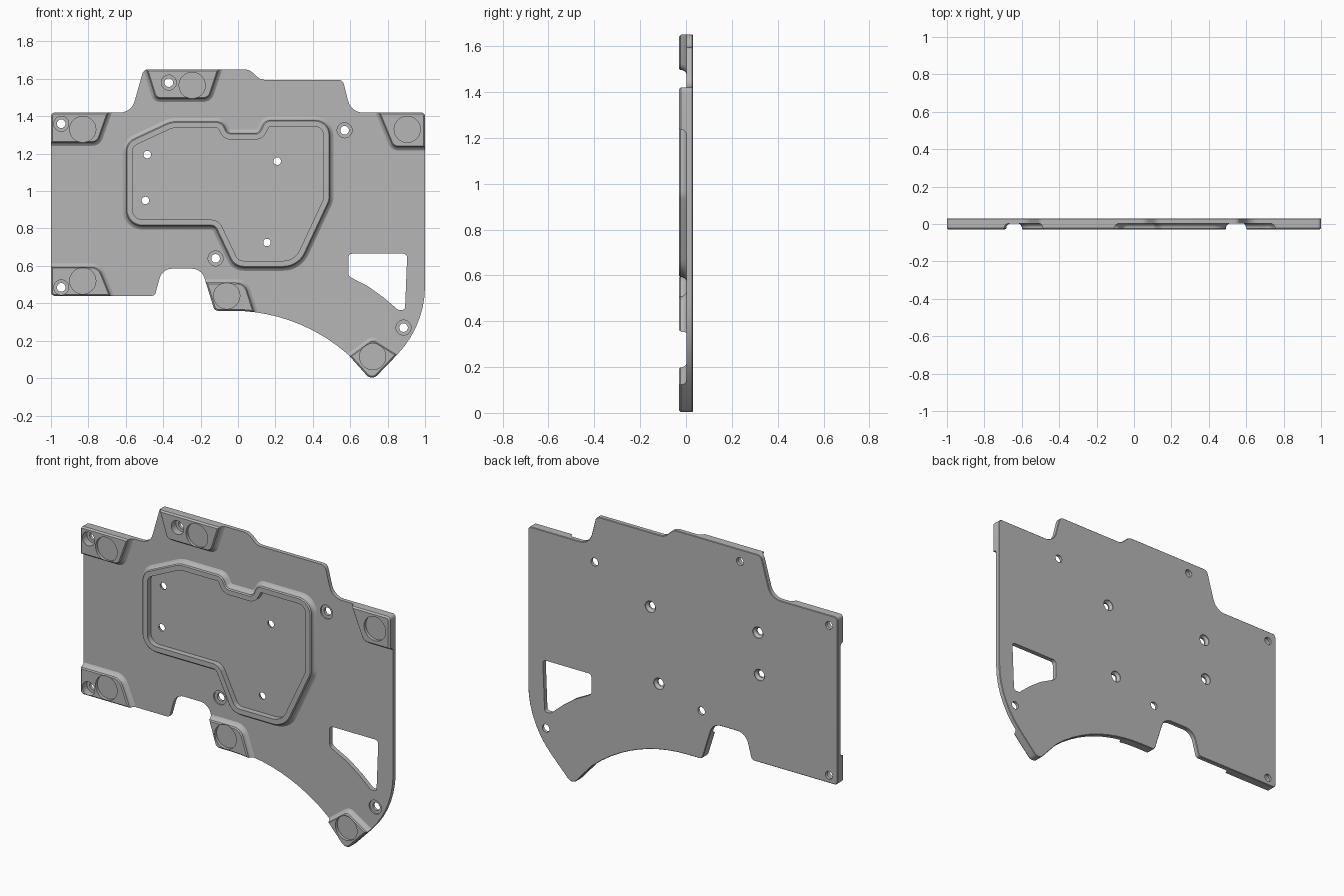
import bpy, bmesh, math
from mathutils import Vector

if "Cube" in bpy.data.objects:
    bpy.data.objects.remove(bpy.data.objects["Cube"])

BACK, FACE, TOP = 0.03, 0.003, -0.03   # depth of back, sheet front and pad tops

grey = bpy.data.materials.new("neutral grey")
grey.use_nodes = True
grey.diffuse_color = (0.47, 0.47, 0.47, 1)
grey.node_tree.nodes["Principled BSDF"].inputs["Base Color"].default_value = grey.diffuse_color


def rounded(corners, steps=7):
    """Closed outline in x, z with a fillet at every (x, z, radius) corner."""
    out = []
    for i, (x, z, r) in enumerate(corners):
        p = Vector((x, z))
        if r == 0:
            out.append(p)
            continue
        a = (Vector(corners[i - 1][:2]) - p).normalized()
        b = (Vector(corners[(i + 1) % len(corners)][:2]) - p).normalized()
        half = a.angle(b) / 2
        centre = p + (a + b).normalized() * r / math.sin(half)
        start = p + a * r / math.tan(half) - centre
        end = p + b * r / math.tan(half) - centre
        sweep = start.angle(end)
        for k in range(steps + 1):
            t = k / steps
            out.append(centre + (start * math.sin((1 - t) * sweep)
                                 + end * math.sin(t * sweep)) / math.sin(sweep))
    return out


def circle(x, z, r, n=32):
    return [Vector((x + r * math.cos(k * math.tau / n), z + r * math.sin(k * math.tau / n)))
            for k in range(n)]


def offset(pts, d):
    """Move an outline outwards by d."""
    n = len(pts)
    area = sum(pts[i - 1].x * pts[i].y - pts[i].x * pts[i - 1].y for i in range(n))
    s = 1 if area > 0 else -1
    out = []
    for i, p in enumerate(pts):
        e = (p - pts[i - 1]).normalized()
        f = (pts[(i + 1) % n] - p).normalized()
        n1, n2 = Vector((e.y, -e.x)) * s, Vector((f.y, -f.x)) * s
        out.append(p + (n1 + n2) * d / max(0.3, 1 + n1.dot(n2)))
    return out


def loft(name, pts, levels, ring=False):
    """Solid stacked along y from (y, outline offset) levels; a ring joins last to first."""
    bm = bmesh.new()
    loops = [[bm.verts.new((p.x, y, p.y)) for p in offset(pts, d)] for y, d in levels]
    pairs = list(zip(loops, loops[1:]))
    if ring:
        pairs.append((loops[-1], loops[0]))
    else:
        bm.faces.new(loops[0][::-1])
        bm.faces.new(loops[-1])
    for lo, hi in pairs:
        for i in range(len(pts)):
            bm.faces.new((lo[i - 1], lo[i], hi[i], hi[i - 1]))
    if bm.calc_volume(signed=True) < 0:
        bmesh.ops.reverse_faces(bm, faces=bm.faces[:])
    bm.normal_update()
    mesh = bpy.data.meshes.new(name)
    bm.to_mesh(mesh)
    bm.free()
    mesh.materials.append(grey)
    ob = bpy.data.objects.new(name, mesh)
    bpy.context.scene.collection.objects.link(ob)
    return ob


def combine(ob, tool, operation):
    """Apply a boolean with the first solver that gives a result."""
    before = len(ob.data.polygons)
    for solver in ("MANIFOLD", "EXACT", "FLOAT"):
        mod = ob.modifiers.new("combine", "BOOLEAN")
        mod.operation, mod.object, mod.solver = operation, tool, solver
        bpy.context.view_layer.update()
        graph = bpy.context.evaluated_depsgraph_get()
        mesh = bpy.data.meshes.new_from_object(ob.evaluated_get(graph))
        ob.modifiers.clear()
        if len(mesh.polygons) not in (0, before):
            ob.data = mesh
            break
    bpy.data.objects.remove(tool)


def cut(ob, pts, levels):
    combine(ob, loft("cutter", pts, levels), "DIFFERENCE")


def screw_hole(ob, x, z):
    """Counterbored from the front."""
    cut(ob, circle(x, z, 0.023), [(-0.05, 0.017), (0.012, 0.017), (0.0125, 0), (0.05, 0)])


# Outer outline, with a shallow arc along the lower edge
R = 0.935
arc = [(x, 0.36 - R + math.sqrt(R * R - (x + 0.03) ** 2), 0)
       for x in [0.59 - 0.062 * k for k in range(11)]]
outline = rounded([
    (-1, 1.42, 0.02), (-0.57, 1.42, 0.08), (-0.505, 1.65, 0.03), (0.06, 1.65, 0.06),
    (0.12, 1.595, 0.06), (0.56, 1.595, 0.03), (0.605, 1.42, 0.08), (1, 1.42, 0.02),
    (1, 0.28, 0.53), (0.715, -0.016, 0.04)] + arc + [
    (-0.125, 0.36, 0.025), (-0.195, 0.585, 0.07), (-0.405, 0.585, 0.07),
    (-0.445, 0.44, 0.02), (-1, 0.44, 0.02)])
plate = loft("mounting_plate", outline, [(BACK, -0.003), (BACK - 0.003, 0), (FACE, 0)])

# Triangular window
cut(plate, rounded([(0.59, 0.665, 0.02), (0.59, 0.545, 0.03), (0.7, 0.488, 0),
                    (0.78, 0.43, 0), (0.855, 0.365, 0.02), (0.893, 0.365, 0.015),
                    (0.905, 0.665, 0.02)]), [(-0.05, 0), (0.05, 0)])

# Screw holes in the plate, then pocket holes countersunk from the back
pad_screws = [(-0.945, 1.36), (-0.37, 1.58), (-0.945, 0.485)]
for x, z in pad_screws + [(0.57, 1.325), (-0.12, 0.64), (0.885, 0.27)]:
    screw_hole(plate, x, z)
for x, z in [(-0.485, 1.195), (-0.495, 0.95), (0.21, 1.16), (0.155, 0.725)]:
    cut(plate, circle(x, z, 0.02), [(-0.05, 0), (0.012, 0), (0.026, 0.013), (0.05, 0.013)])

# Raised parts rise from a concave foot to a chamfered top
flared = [(FACE, 0.018), (-0.003, 0.008), (-0.009, 0.003), (-0.015, 0),
          (-0.024, 0), (TOP, -0.006)]
rim = rounded([
    (-0.6, 1.26, 0.08), (-0.36, 1.372, 0.12), (-0.085, 1.372, 0.045), (-0.055, 1.31, 0.03),
    (0.11, 1.31, 0.03), (0.145, 1.38, 0.045), (0.492, 1.38, 0.08), (0.492, 0.95, 0.08),
    (0.325, 0.592, 0.13), (-0.02, 0.592, 0.08), (-0.125, 0.812, 0.03), (-0.6, 0.812, 0.09)])
parts = [plate, loft("pocket_rim", rim, flared + [(TOP, -0.035), (FACE, -0.035)], ring=True)]

# Pads overrun the edge, are trimmed to the outline, then get a round magnet seat
pads = {
    "top_right_pad": ((-0.83, 1.33), [
        (-1.1, 1.5, 0), (-1.1, 1.26, 0), (-0.75, 1.26, 0.04), (-0.665, 1.5, 0)]),
    "top_middle_pad": ((-0.245, 1.565), [
        (-0.52, 1.75, 0), (-0.44, 1.495, 0.03), (-0.155, 1.495, 0.04), (-0.07, 1.75, 0)]),
    "top_left_pad": ((0.905, 1.33), [
        (0.72, 1.5, 0), (0.83, 1.235, 0.04), (1.1, 1.235, 0), (1.1, 1.5, 0)]),
    "bottom_right_pad": ((-0.83, 0.52), [
        (-1.1, 0.36, 0), (-1.1, 0.595, 0), (-0.745, 0.595, 0.06), (-0.65, 0.36, 0)]),
    "bottom_middle_pad": ((-0.06, 0.44), [
        (-0.3, 0.25, 0), (-0.3, 0.51, 0), (0.035, 0.51, 0.06), (0.12, 0.25, 0)]),
    "bottom_tip_pad": ((0.72, 0.115), [
        (0.72, 0.205, 0.03), (0.95, 0.06, 0), (0.95, -0.2, 0), (0.5, -0.2, 0), (0.5, 0.045, 0)]),
}
trim = [(0.05, 0), (-0.021, 0), (-0.027, -0.005), (-0.035, -0.013)]
for name, ((mx, mz), corners) in pads.items():
    pad = loft(name, rounded(corners), flared)
    combine(pad, loft("trim", outline, trim), "INTERSECT")
    cut(pad, circle(mx, mz, 0.07), [(-0.05, 0), (-0.012, 0)])
    for x, z in pad_screws:
        if math.hypot(x - mx, z - mz) < 0.2:
            screw_hole(pad, x, z)
    parts.append(pad)

bpy.ops.object.select_all(action="DESELECT")
for part in parts:
    part.select_set(True)
bpy.context.view_layer.objects.active = plate
bpy.ops.object.shade_smooth_by_angle(angle=math.radians(35))
